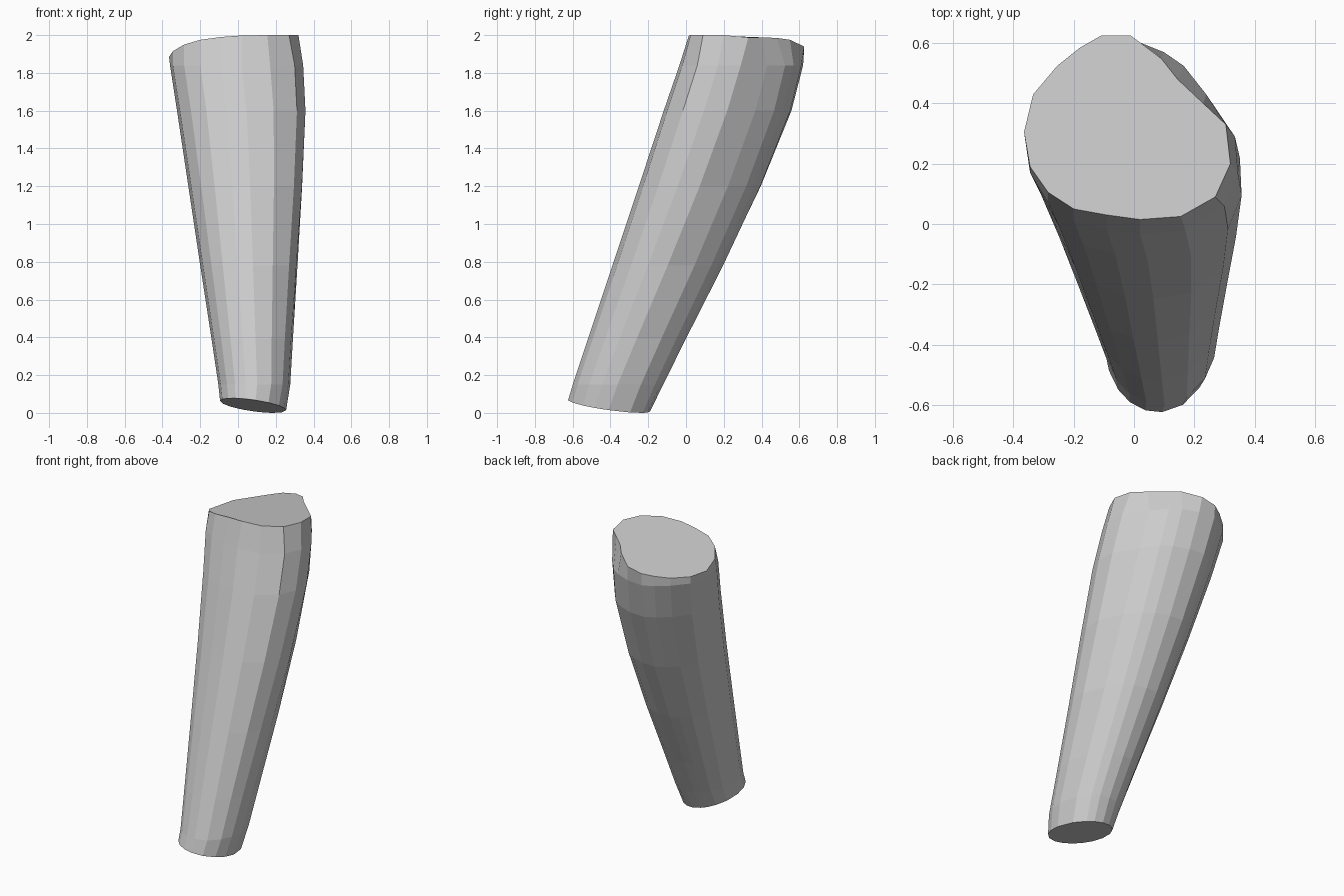
import bpy, bmesh
from mathutils import Vector

if "Cube" in bpy.data.objects:
    bpy.data.objects.remove(bpy.data.objects["Cube"])

# Rim of the slanted top cut (x, y, z)
rim = [(-.11, .625, 1.92), (-.01, .625, 1.94), (.09, .55, 1.975), (.145, .48, 1.985),
       (.23, .40, 1.988), (.305, .33, 1.988), (.32, .20, 2), (.27, .09, 2), (.155, .025, 2),
       (.02, .015, 1.998), (-.09, .03, 1.99), (-.20, .05, 1.975), (-.285, .105, 1.95),
       (-.345, .19, 1.915), (-.365, .305, 1.885), (-.335, .43, 1.885),
       (-.255, .525, 1.89), (-.18, .585, 1.905)]

# Cross-section just under the rim (x, y)
shoulder = [(-.11, .62), (0, .61), (.10, .57), (.165, .525), (.24, .43), (.335, .29),
            (.345, .17), (.30, .06), (.17, -.02), (.02, -.035), (-.09, -.02), (-.20, .01),
            (-.285, .07), (-.345, .17), (-.36, .295), (-.335, .43), (-.255, .525), (-.18, .585)]

# Section extents going up: z, x min, x max, y min, y max
levels = [(.04, -.095, .255, -.625, -.19), (.15, -.104, .277, -.60, -.12),
          (.39, -.14, .292, -.52, 0), (.78, -.20, .318, -.39, .20),
          (1.2, -.263, .345, -.25, .40), (1.6, -.323, .36, -.118, .56),
          (1.84, -.36, .345, -.035, .62)]


def section(z, x0, x1, y0, y1):
    """Shoulder outline, rounded toward the foot and fitted to the extents."""
    _, a0, a1, b0, b1 = levels[-1]
    t = z / levels[-1][0]
    pts = []
    for x, y in shoulder:
        p = Vector(((2 * x - a0 - a1) / (a1 - a0), (2 * y - b0 - b1) / (b1 - b0)))
        p = p.normalized().lerp(p, t)
        px, py = (x0 + x1 + p.x * (x1 - x0)) / 2, (y0 + y1 + p.y * (y1 - y0)) / 2
        pts.append([px, py, z])
    return pts


rings = [section(*lv) for lv in levels] + [rim]
# Slant the bottom cut
for p in rings[0]:
    p[2] = max(0, .04 - .14 * (p[0] - .08) - .14 * (p[1] + .41))
low = min(p[2] for p in rings[0])
for p in rings[0]:
    p[2] -= low

# Loft the sections and cap both ends
bm = bmesh.new()
loops = [[bm.verts.new(p) for p in r] for r in rings]
n = len(rim)
for a, b in zip(loops, loops[1:]):
    for i in range(n):
        j = (i + 1) % n
        bm.faces.new((a[i], a[j], b[j], b[i]))
bm.faces.new(loops[0])
bm.faces.new(loops[-1])
bmesh.ops.recalc_face_normals(bm, faces=bm.faces)
mesh = bpy.data.meshes.new("leaning_post")
bm.to_mesh(mesh)
bm.free()
post = bpy.data.objects.new("leaning_post", mesh)
bpy.context.collection.objects.link(post)
